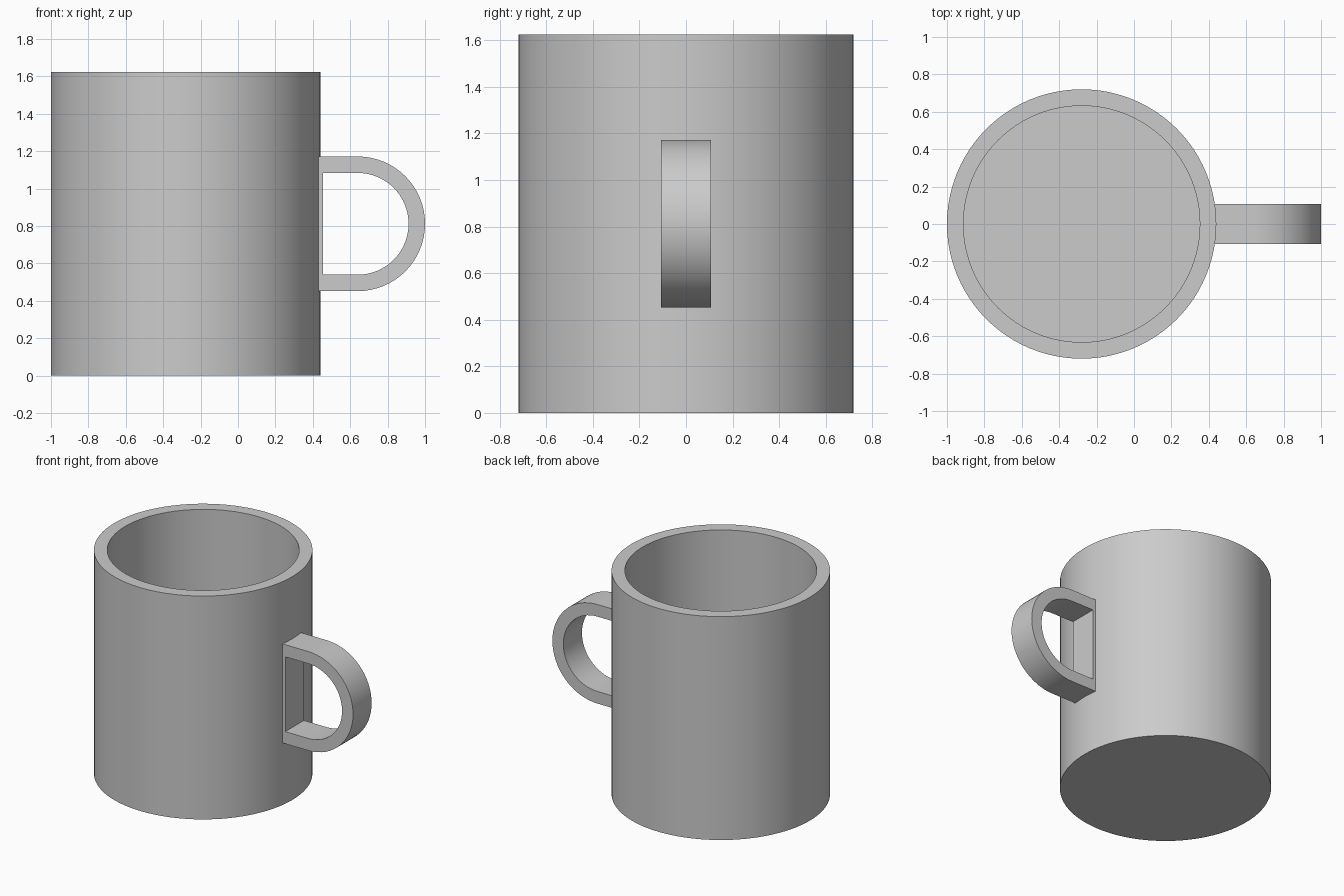
import bpy
import bmesh
from math import cos, sin, pi
from mathutils import Vector

if "Cube" in bpy.data.objects:
    bpy.data.objects.remove(bpy.data.objects["Cube"], do_unlink=True)

RADIUS, HEIGHT, WALL = 0.72, 1.624, 0.088
CUP_X = -0.28
HANDLE_HALF_WIDTH = 0.107

grey = bpy.data.materials.new("ceramic_grey")
grey.use_nodes = True
colour = (0.6, 0.6, 0.6, 1)
grey.diffuse_color = colour
grey.node_tree.nodes["Principled BSDF"].inputs["Base Color"].default_value = colour


def finish(bm, name):
    """Turn a bmesh into a smooth, sharp-edged object."""
    bmesh.ops.recalc_face_normals(bm, faces=bm.faces[:])
    mesh = bpy.data.meshes.new(name)
    bm.to_mesh(mesh)
    bm.free()
    obj = bpy.data.objects.new(name, mesh)
    bpy.context.collection.objects.link(obj)
    mesh.materials.append(grey)
    bpy.ops.object.select_all(action="DESELECT")
    obj.select_set(True)
    bpy.context.view_layer.objects.active = obj
    bpy.ops.object.shade_smooth_by_angle(angle=pi / 6)
    return obj


# Cup body: cylinder with its top inset and sunk to form the hollow
bm = bmesh.new()
bmesh.ops.create_cone(bm, cap_ends=True, segments=96, radius1=RADIUS,
                      radius2=RADIUS, depth=HEIGHT)
bmesh.ops.translate(bm, verts=bm.verts, vec=(0, 0, HEIGHT / 2))
top = max(bm.faces, key=lambda f: f.calc_center_median().z)
bmesh.ops.inset_region(bm, faces=[top], thickness=WALL)
sunk = bmesh.ops.extrude_face_region(bm, geom=[top])["geom"]
floor = [v for v in sunk if isinstance(v, bmesh.types.BMVert)]
bmesh.ops.translate(bm, verts=floor, vec=(0, 0, WALL - HEIGHT))
if top.is_valid:
    bmesh.ops.delete(bm, geom=[top], context="FACES_ONLY")
cup = finish(bm, "cup_body")
cup.location.x = CUP_X


# Handle: D-shaped ring whose straight bar is set into the cup wall
def d_outline(bm, bar_x, radius, steps=32):
    centre_x, centre_z = 0.64, HEIGHT / 2
    angles = [pi * (i / steps - 0.5) for i in range(steps + 1)]
    points = [(bar_x, centre_z - radius)]
    points += [(centre_x + radius * cos(a), centre_z + radius * sin(a)) for a in angles]
    points.append((bar_x, centre_z + radius))
    return [bm.verts.new((x, -HANDLE_HALF_WIDTH, z)) for x, z in points]


bm = bmesh.new()
outer = d_outline(bm, 0.367, 0.36)
inner = d_outline(bm, 0.455, 0.36 - WALL)
for i in range(len(outer)):
    bm.faces.new((outer[i - 1], outer[i], inner[i], inner[i - 1]))
side = bmesh.ops.extrude_face_region(bm, geom=bm.faces[:])["geom"]
bmesh.ops.translate(bm, verts=[v for v in side if isinstance(v, bmesh.types.BMVert)],
                    vec=Vector((0, 2 * HANDLE_HALF_WIDTH, 0)))
finish(bm, "handle")
